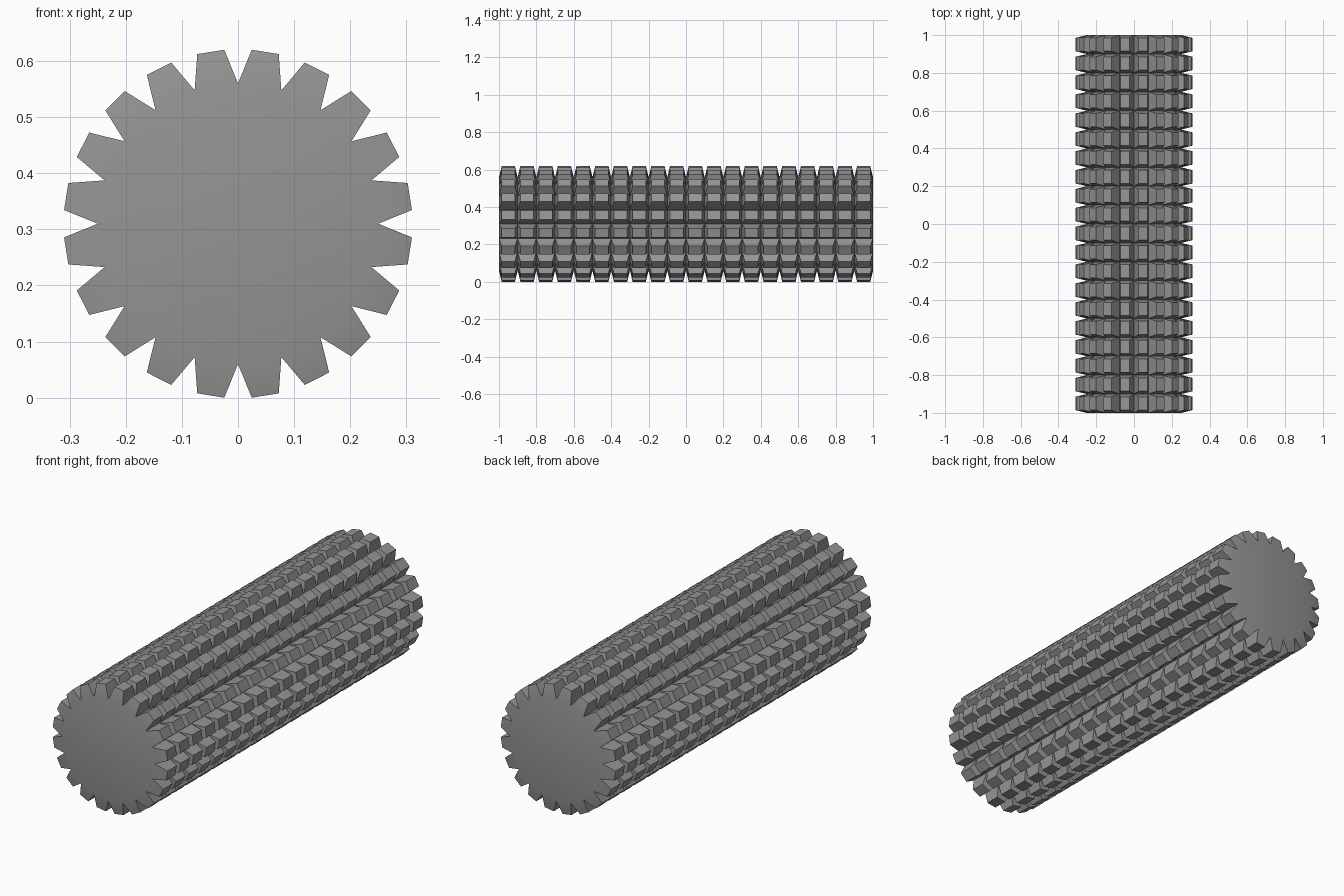
import bpy, bmesh, math

if "Cube" in bpy.data.objects:
    bpy.data.objects.remove(bpy.data.objects["Cube"])

TEETH = 20        # studs around the roller
RINGS = 20        # studs along the roller
LENGTH = 2.0
ROOT_R = 0.25     # radius at the groove bottoms
TIP = 0.31        # distance from axis to the stud tops
INSET = 0.0147    # taper of each stud

grey = bpy.data.materials.new("steel grey")
grey.diffuse_color = (0.30, 0.30, 0.30, 1)
grey.use_nodes = True
grey.node_tree.nodes["Principled BSDF"].inputs["Base Color"].default_value = grey.diffuse_color

# Core: faceted cylinder along y, divided into a grid of cells
bm = bmesh.new()
rows = []
for j in range(RINGS + 1):
    y = -LENGTH / 2 + LENGTH * j / RINGS
    rows.append([bm.verts.new((ROOT_R * math.cos(2 * math.pi * i / TEETH), y,
                               TIP + ROOT_R * math.sin(2 * math.pi * i / TEETH)))
                 for i in range(TEETH)])
cells = []
for a, b in zip(rows, rows[1:]):
    for i in range(TEETH):
        k = (i + 1) % TEETH
        cells.append(bm.faces.new((a[i], b[i], b[k], a[k])))

# End caps
bm.faces.new(rows[0])
bm.faces.new(list(reversed(rows[-1])))
bmesh.ops.recalc_face_normals(bm, faces=bm.faces[:])

# Studs: every cell raised into a tapered block
bmesh.ops.inset_individual(bm, faces=cells, thickness=INSET,
                           depth=TIP - ROOT_R * math.cos(math.pi / TEETH),
                           use_even_offset=True)

mesh = bpy.data.meshes.new("studded_roller")
bm.to_mesh(mesh)
bm.free()
mesh.materials.append(grey)
roller = bpy.data.objects.new("studded_roller", mesh)
bpy.context.collection.objects.link(roller)

# Soft shading on the shallow end faces, crisp stud edges
bpy.context.view_layer.objects.active = roller
roller.select_set(True)
bpy.ops.object.shade_smooth_by_angle(angle=math.radians(30))
